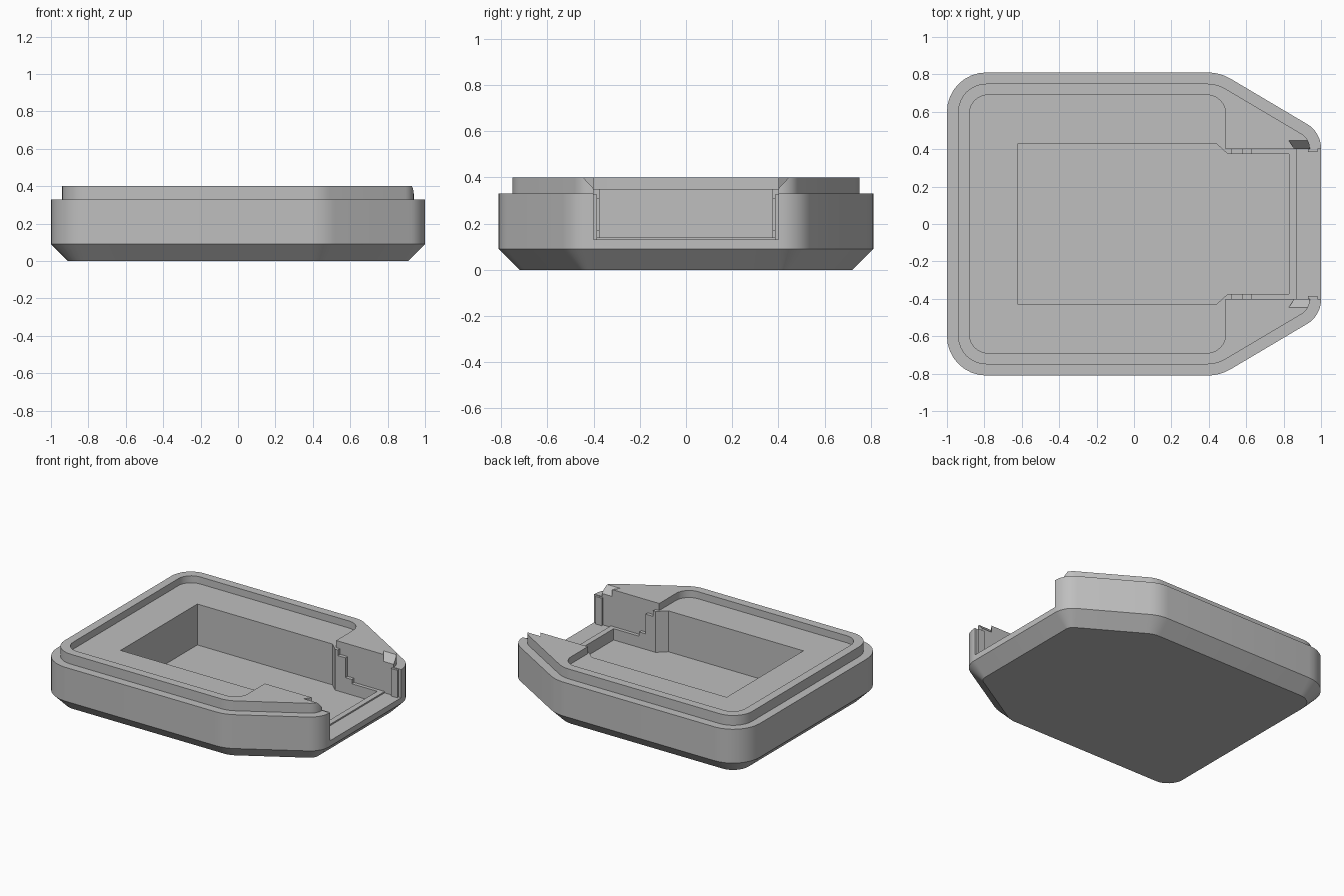
import bpy
import bmesh
from math import tan, pi
from mathutils import Vector

if "Cube" in bpy.data.objects:
    bpy.data.objects.remove(bpy.data.objects["Cube"])

grey = bpy.data.materials.new("light grey plastic")
grey.use_nodes = True
colour = (0.52, 0.52, 0.52, 1)
grey.diffuse_color = colour
grey.node_tree.nodes["Principled BSDF"].inputs["Base Color"].default_value = colour


def rounded(corners, radii, inset=0.0, steps=8):
    """Inset a counter-clockwise polygon and round its corners."""
    pts = [Vector(c) for c in corners]
    result = []
    for i, p in enumerate(pts):
        d1 = (p - pts[i - 1]).normalized()
        d2 = (pts[(i + 1) % len(pts)] - p).normalized()
        half = d1.angle(d2) / 2
        n1, n2 = Vector((-d1.y, d1.x)), Vector((-d2.y, d2.x))
        miter = (n1 + n2) / (1 + n1.dot(n2))
        corner = p + miter * inset
        r = max(radii[i] - inset, 0.02)
        start = corner - d1 * r * tan(half)
        centre = start + n1 * r
        for k in range(steps + 1):
            t = k / steps
            out = (-n1).slerp(-n2, t)
            result.append(centre + out * r)
    return result


def loft(name, rings):
    """Skin equal rings of 3D points and cap both ends."""
    bm = bmesh.new()
    loops = [[bm.verts.new(p) for p in ring] for ring in rings]
    n = len(loops[0])
    for a, b in zip(loops, loops[1:]):
        for i in range(n):
            j = (i + 1) % n
            bm.faces.new((a[i], a[j], b[j], b[i]))
    bm.faces.new(loops[0][::-1])
    bm.faces.new(loops[-1])
    bmesh.ops.recalc_face_normals(bm, faces=bm.faces)
    mesh = bpy.data.meshes.new(name)
    bm.to_mesh(mesh)
    bm.free()
    mesh.materials.append(grey)
    obj = bpy.data.objects.new(name, mesh)
    bpy.context.collection.objects.link(obj)
    return obj


def flat(points, z):
    return [(p[0], p[1], z) for p in points]


def mirrored(half):
    """Close a half outline across the x axis."""
    return half + [(x, -y) for x, y in reversed(half)]


def carve(target, cutter):
    """Subtract the cutter from the target and discard it."""
    cutter.hide_render = True
    mod = target.modifiers.new("cut", "BOOLEAN")
    mod.operation = "DIFFERENCE"
    mod.solver = "EXACT"
    mod.object = cutter
    graph = bpy.context.evaluated_depsgraph_get()
    mesh = bpy.data.meshes.new_from_object(target.evaluated_get(graph))
    target.modifiers.clear()
    target.data = mesh
    bpy.data.objects.remove(cutter)


# Tray body: chamfered base, straight wall, ledge and raised lip
corners = [(-1, -0.81), (0.46, -0.81), (1, -0.49), (1, 0.49), (0.46, 0.81), (-1, 0.81)]
radii = [0.21, 0.25, 0.15, 0.15, 0.25, 0.21]
levels = [(0.09, 0), (0, 0.09), (0, 0.33), (0.06, 0.33), (0.06, 0.4)]
tray = loft("tray", [flat(rounded(corners, radii, i), z) for i, z in levels])

# Shallow recess inside the lip
recess = rounded([(-0.88, -0.69), (0.49, -0.69), (0.49, 0.69), (-0.88, 0.69)], [0.1] * 4)
carve(tray, loft("recess_cutter", [flat(recess, 0.35), flat(recess, 1)]))

# Deep well that narrows towards the open end
well = mirrored([(-0.62, 0.43), (0.44, 0.43), (0.5, 0.375), (0.83, 0.375)])
carve(tray, loft("well_cutter", [flat(well, 0.06), flat(well, 1)]))

# Open channel with stepped side rails and a sill
steps = [(0.485, 1), (0.485, 0.35), (0.52, 0.35), (0.52, 0.31), (0.58, 0.31), (0.58, 0.17),
         (0.63, 0.17), (0.63, 0.14), (0.87, 0.14), (0.87, 0.13), (1.2, 0.13), (1.2, 1)]
carve(tray, loft("channel_cutter", [[(x, y, z) for x, z in steps] for y in (-0.4, 0.4)]))

# Sloped notches in the lip beside the opening
for side in (-1, 1):
    notch = [(0.385, 0.335), (0.45, 0.405), (0.385, 0.405)]
    ends = [[(x - (y - 0.385) * shear, side * y, z) for y, z in notch]
            for x, shear in ((0.87, 0.7), (1.1, 0))]
    carve(tray, loft("notch_cutter", ends))

# Narrow upright guide ribs at the opening
ribs = []
for side, label in ((1, "left"), (-1, "right")):
    rib = [(0.93, side * 0.385), (0.98, side * 0.385), (0.98, side * 0.405), (0.93, side * 0.405)]
    ribs.append(loft(label + "_guide_rib", [flat(rib, 0.125), flat(rib, 0.325)]))

# Smooth the rounded corners while keeping hard edges
bpy.ops.object.select_all(action="DESELECT")
tray.select_set(True)
bpy.context.view_layer.objects.active = tray
bpy.ops.object.shade_smooth_by_angle(angle=pi / 6)
